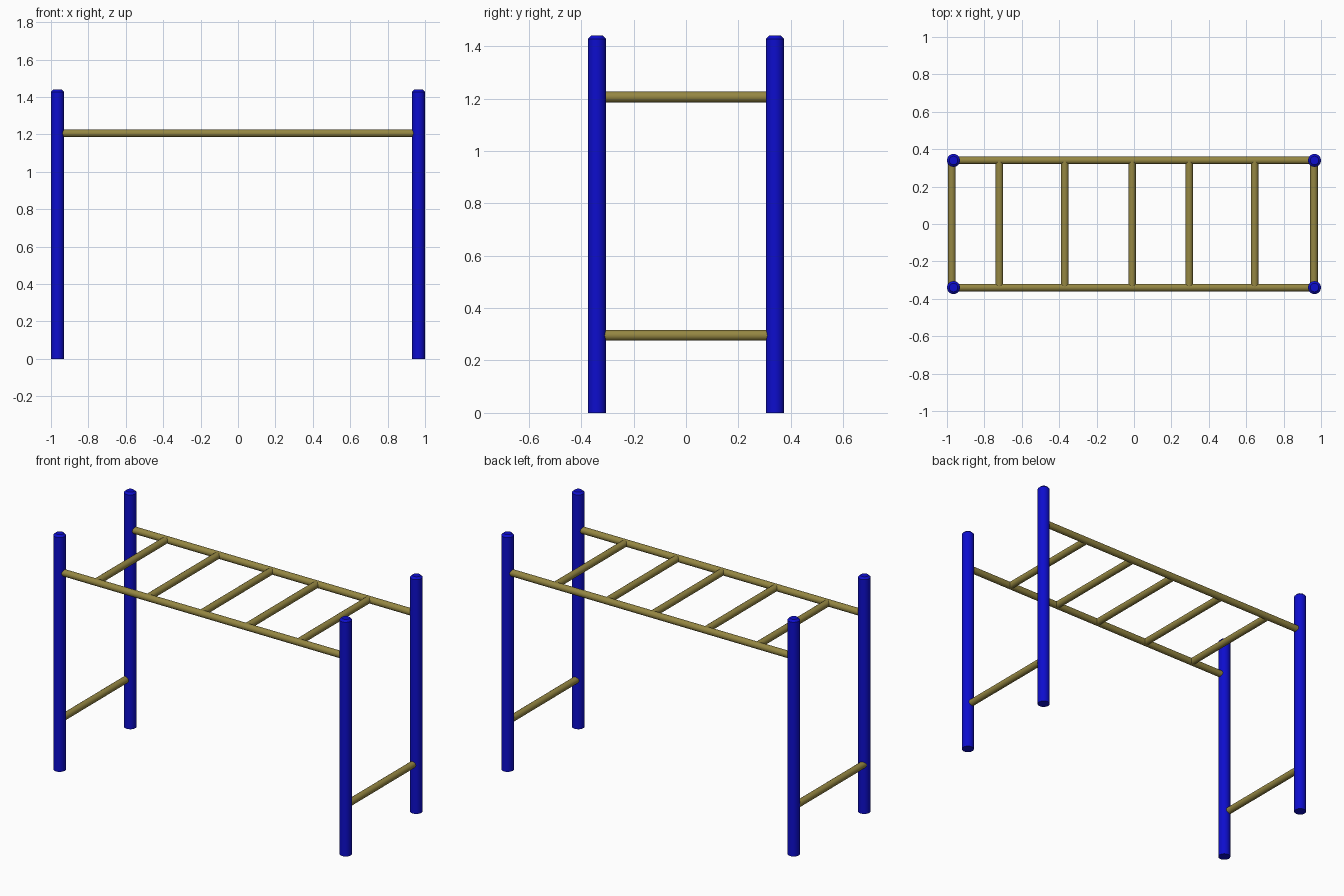
import bpy
import bmesh
import math
from mathutils import Vector

cube = bpy.data.objects.get("Cube")
if cube:
    bpy.data.objects.remove(cube, do_unlink=True)


def make_material(name, colour):
    mat = bpy.data.materials.new(name)
    mat.use_nodes = True
    mat.diffuse_color = colour
    mat.node_tree.nodes["Principled BSDF"].inputs["Base Color"].default_value = colour
    return mat


BLUE = make_material("blue paint", (0.004, 0.004, 0.61, 1))
OLIVE = make_material("olive metal", (0.30, 0.24, 0.055, 1))


def rod(name, start, end, radius, mat, sides=16, chamfer=0):
    """Round bar between two points, optionally chamfered at its end."""
    start, end = Vector(start), Vector(end)
    axis = end - start
    bm = bmesh.new()
    bmesh.ops.create_cone(bm, cap_ends=True, segments=sides, radius1=radius,
                          radius2=radius, depth=axis.length)
    if chamfer:
        rim = [e for e in bm.edges if all(v.co.z > 0 for v in e.verts)]
        bmesh.ops.bevel(bm, geom=rim, offset=chamfer, segments=1, affect='EDGES')
    mesh = bpy.data.meshes.new(name)
    bm.to_mesh(mesh)
    bm.free()
    mesh.materials.append(mat)
    obj = bpy.data.objects.new(name, mesh)
    obj.location = (start + end) / 2
    obj.rotation_euler = axis.to_track_quat('Z', 'Y').to_euler()
    bpy.context.collection.objects.link(obj)
    bpy.ops.object.select_all(action='DESELECT')
    obj.select_set(True)
    bpy.context.view_layer.objects.active = obj
    bpy.ops.object.shade_smooth_by_angle(angle=math.radians(30))
    return obj


POST_X, POST_Y, POST_R, HEIGHT = 0.965, 0.34, 0.035, 1.44
BAR_R, RAIL_Z, STEP_Z = 0.0205, 1.206, 0.296

# Four corner posts
for x, side in ((-POST_X, "right"), (POST_X, "left")):
    for y, end in ((-POST_Y, "front"), (POST_Y, "back")):
        rod(f"{end}_{side}_post", (x, y, 0), (x, y, HEIGHT), POST_R, BLUE,
            chamfer=0.012)

# Long overhead rails
for y, end in ((-POST_Y, "front"), (POST_Y, "back")):
    rod(f"{end}_rail", (-POST_X, y, RAIL_Z), (POST_X, y, RAIL_Z), BAR_R, OLIVE)

# Overhead rungs
for i, x in enumerate((-0.72, -0.37, -0.01, 0.295, 0.645)):
    rod(f"rung_{i + 1}", (x, -POST_Y, RAIL_Z), (x, POST_Y, RAIL_Z), BAR_R, OLIVE)

# Low step bars at both ends
for x, side in ((-0.974, "right"), (0.962, "left")):
    rod(f"{side}_step_bar", (x, -POST_Y, STEP_Z), (x, POST_Y, STEP_Z), BAR_R, OLIVE)
